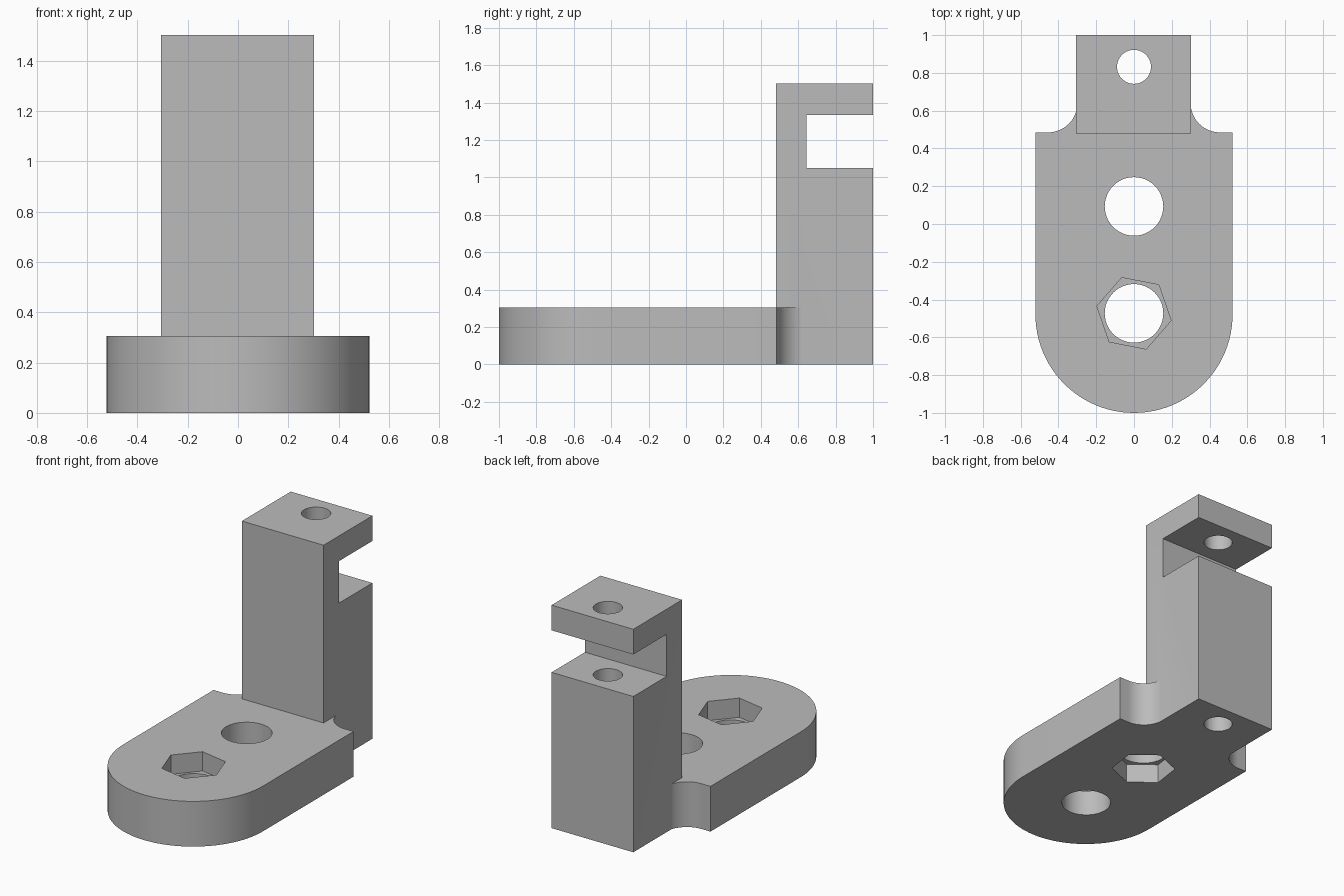
import bpy, bmesh, math

if "Cube" in bpy.data.objects:
    bpy.data.objects.remove(bpy.data.objects["Cube"])

grey = bpy.data.materials.new("plain_grey")
grey.diffuse_color = (0.5, 0.5, 0.5, 1)
grey.use_nodes = True
grey.node_tree.nodes["Principled BSDF"].inputs["Base Color"].default_value = grey.diffuse_color

BASE_TOP = 0.305
HALF_W = 0.522
HOLE_R = 0.155


def prism(name, outline, low, high, axis="z"):
    """Extrude an outline: (x, y) along z, or (y, z) along x."""
    bm = bmesh.new()
    place = (lambda a, b, c: (a, b, c)) if axis == "z" else (lambda a, b, c: (c, a, b))
    face = bm.faces.new([bm.verts.new(place(a, b, low)) for a, b in outline])
    out = bmesh.ops.extrude_face_region(bm, geom=[face])
    move = place(0, 0, high - low)
    bmesh.ops.translate(bm, vec=move, verts=[v for v in out["geom"] if isinstance(v, bmesh.types.BMVert)])
    bmesh.ops.recalc_face_normals(bm, faces=bm.faces)
    mesh = bpy.data.meshes.new(name)
    bm.to_mesh(mesh)
    bm.free()
    mesh.materials.append(grey)
    obj = bpy.data.objects.new(name, mesh)
    bpy.context.collection.objects.link(obj)
    return obj


def arc(cx, cy, r, start, end, steps):
    angles = [math.radians(start + (end - start) * i / steps) for i in range(steps + 1)]
    return [(cx + r * math.cos(a), cy + r * math.sin(a)) for a in angles]


def ring(y, r, sides, turn=0):
    return arc(0, y, r, turn, turn + 360, sides)[:-1]


def combine(target, other, operation):
    mod = target.modifiers.new(operation, "BOOLEAN")
    mod.object, mod.operation, mod.solver = other, operation, "EXACT"
    bpy.context.view_layer.objects.active = target
    bpy.ops.object.modifier_apply(modifier=mod.name)
    bpy.data.objects.remove(other)


# base plate: rounded front, filleted shoulders, stem running into the post
fillet = arc(0.455, 0.64, 0.155, 270, 180, 16)
right = [(HALF_W, 0.485)] + fillet + [(0.30, 0.9)]
left = [(-x, y) for x, y in reversed(right)]
nose = arc(0, -0.478, HALF_W, 180, 360, 48)
bracket = prism("bracket", nose + right + left, 0, BASE_TOP)

# upright post with a slot open to the back
post = prism("post", [(0.48, 0), (1, 0), (1, 1.05), (0.645, 1.05), (0.645, 1.333),
                      (1, 1.333), (1, 1.503), (0.48, 1.503)], -0.307, 0.302, "x")
combine(bracket, post, "UNION")

# vertical bores, and hexagonal nut pockets above the front one and below the middle one
for name, outline, low, high in [
    ("front_bore", ring(-0.473, HOLE_R, 48), -0.1, 0.5),
    ("middle_bore", ring(0.093, HOLE_R, 48), -0.1, 0.5),
    ("post_bore", ring(0.832, 0.09, 40), -0.1, 1.7),
    ("front_nut_pocket", ring(-0.473, 0.2, 6, -11), BASE_TOP - 0.13, 0.5),
    ("middle_nut_pocket", ring(0.093, 0.2, 6, 22), -0.1, 0.13),
]:
    combine(bracket, prism(name, outline, low, high), "DIFFERENCE")

bracket.select_set(True)
bpy.context.view_layer.objects.active = bracket
bpy.ops.object.shade_smooth_by_angle(angle=math.radians(30))
